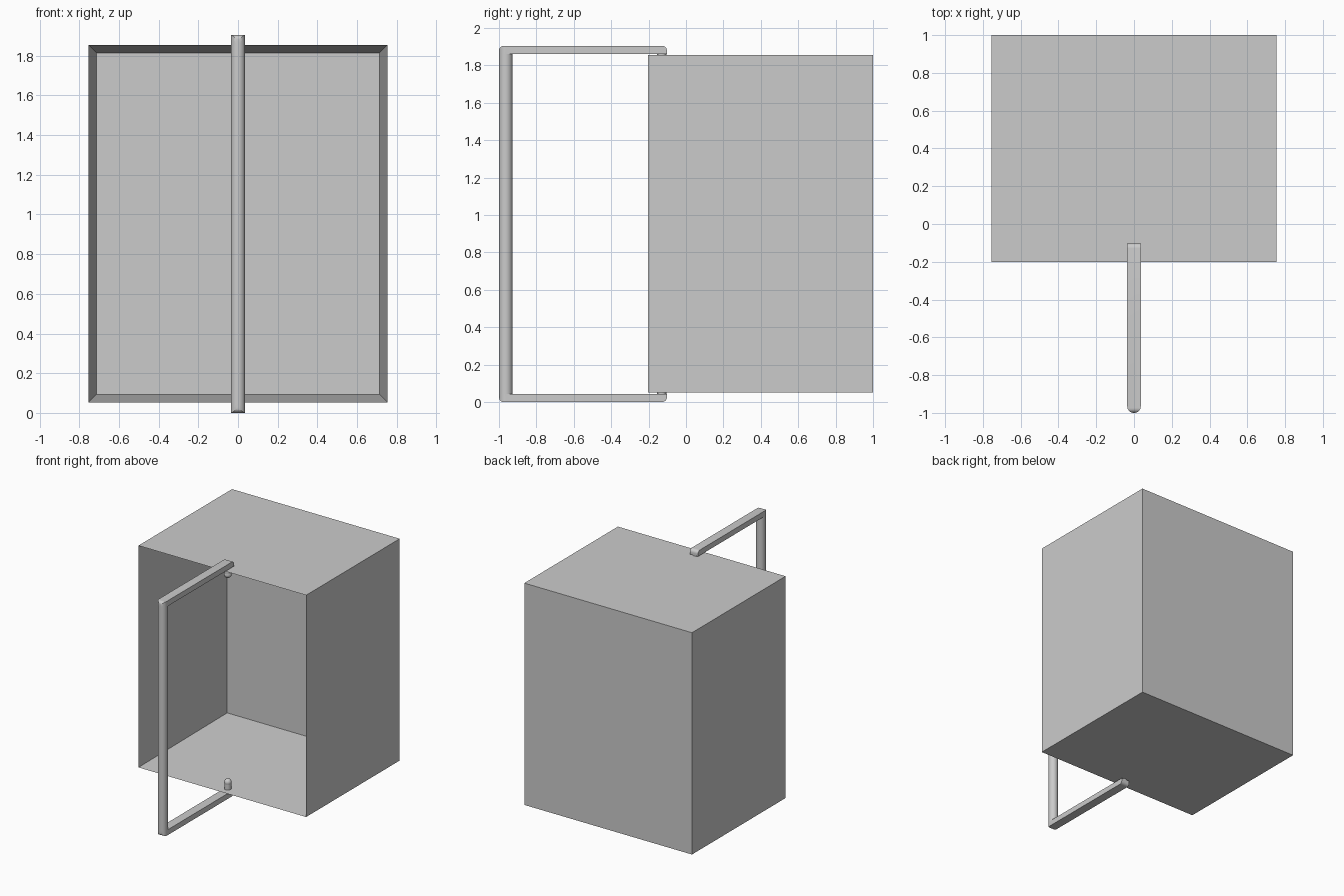
import bpy, bmesh, math
from mathutils import Matrix

if "Cube" in bpy.data.objects:
    bpy.data.objects.remove(bpy.data.objects["Cube"])

Z0, Z1 = 0.052, 1.855      # cabinet bottom and top
TOP = 1.905                # handle top
R = 0.036                  # handle half width


def finish(name, bm, smooth=False):
    bmesh.ops.recalc_face_normals(bm, faces=bm.faces)
    me = bpy.data.meshes.new(name)
    bm.to_mesh(me)
    bm.free()
    ob = bpy.data.objects.new(name, me)
    bpy.context.collection.objects.link(ob)
    if smooth:
        bpy.ops.object.select_all(action='DESELECT')
        ob.select_set(True)
        bpy.context.view_layer.objects.active = ob
        bpy.ops.object.shade_smooth_by_angle(angle=math.radians(35))
    return ob


def prism(points, vec):
    bm = bmesh.new()
    face = bm.faces.new([bm.verts.new(p) for p in points])
    res = bmesh.ops.extrude_face_region(bm, geom=[face])
    verts = [v for v in res['geom'] if isinstance(v, bmesh.types.BMVert)]
    bmesh.ops.translate(bm, verts=verts, vec=vec)
    return bm


# Open-fronted cabinet: block with the front face inset and pushed in
bm = bmesh.new()
bmesh.ops.create_cube(bm, size=1, matrix=Matrix.Translation((0, 0.399, (Z0 + Z1) / 2))
                      @ Matrix.Diagonal((1.508, 1.202, Z1 - Z0, 1)))
bm.normal_update()
front = min(bm.faces, key=lambda f: f.normal.y)
bmesh.ops.inset_region(bm, faces=[front], thickness=0.057)
bmesh.ops.translate(bm, verts=front.verts[:], vec=(0, 1.083, 0))
finish("cabinet", bm)

# Vertical grip rod
bm = bmesh.new()
bmesh.ops.create_cone(bm, cap_ends=True, segments=32, radius1=R, radius2=R, depth=TOP - 0.06,
                      matrix=Matrix.Translation((0, -1 + R, TOP / 2)))
finish("handle_grip", bm, True)

for label, top in (("upper", True), ("lower", False)):
    def z(h):
        return h if top else TOP - h

    # Flat arm: side profile with rounded outer corners
    r, b = 0.026, 1.861
    prof = [(-0.102, b), (-1, b)]
    prof += [(-1 + r - r * math.cos(a), TOP - r + r * math.sin(a))
             for a in [i * math.pi / 12 for i in range(7)]]
    prof += [(-0.102 - r + r * math.sin(a), TOP - r + r * math.cos(a))
             for a in [i * math.pi / 12 for i in range(7)]]
    arm = finish(label + "_arm", prism([(-R, y, z(h)) for y, h in prof], (2 * R, 0, 0)))

    # Plan outline with a round nose trims the arm to the rod
    plan = [(R, 0, z(1.8)), (-R, 0, z(1.8))]
    plan += [(-R * math.cos(a), -1 + R - R * math.sin(a), z(1.8))
             for a in [i * math.pi / 16 for i in range(17)]]
    cutter = finish(label + "_nose_cutter", prism(plan, (0, 0, 0.2 if top else -0.2)))
    cutter.hide_render = True
    mod = arm.modifiers.new("nose", 'BOOLEAN')
    mod.operation, mod.object, mod.solver = 'INTERSECT', cutter, 'EXACT'
    bpy.ops.object.select_all(action='DESELECT')
    arm.select_set(True)
    bpy.context.view_layer.objects.active = arm
    bpy.ops.object.modifier_apply(modifier="nose")
    bpy.data.objects.remove(cutter)
    bpy.ops.object.shade_smooth_by_angle(angle=math.radians(35))

    # Pivot pin through the wall with a domed head inside
    bm = bmesh.new()
    bmesh.ops.create_cone(bm, cap_ends=True, segments=24, radius1=0.026, radius2=0.026, depth=0.08,
                          matrix=Matrix.Translation((0, -0.13, z(1.835))))
    bmesh.ops.create_uvsphere(bm, u_segments=24, v_segments=12, radius=0.028,
                              matrix=Matrix.Translation((0, -0.13, z(1.797))))
    finish(label + "_pivot_pin", bm, True)
